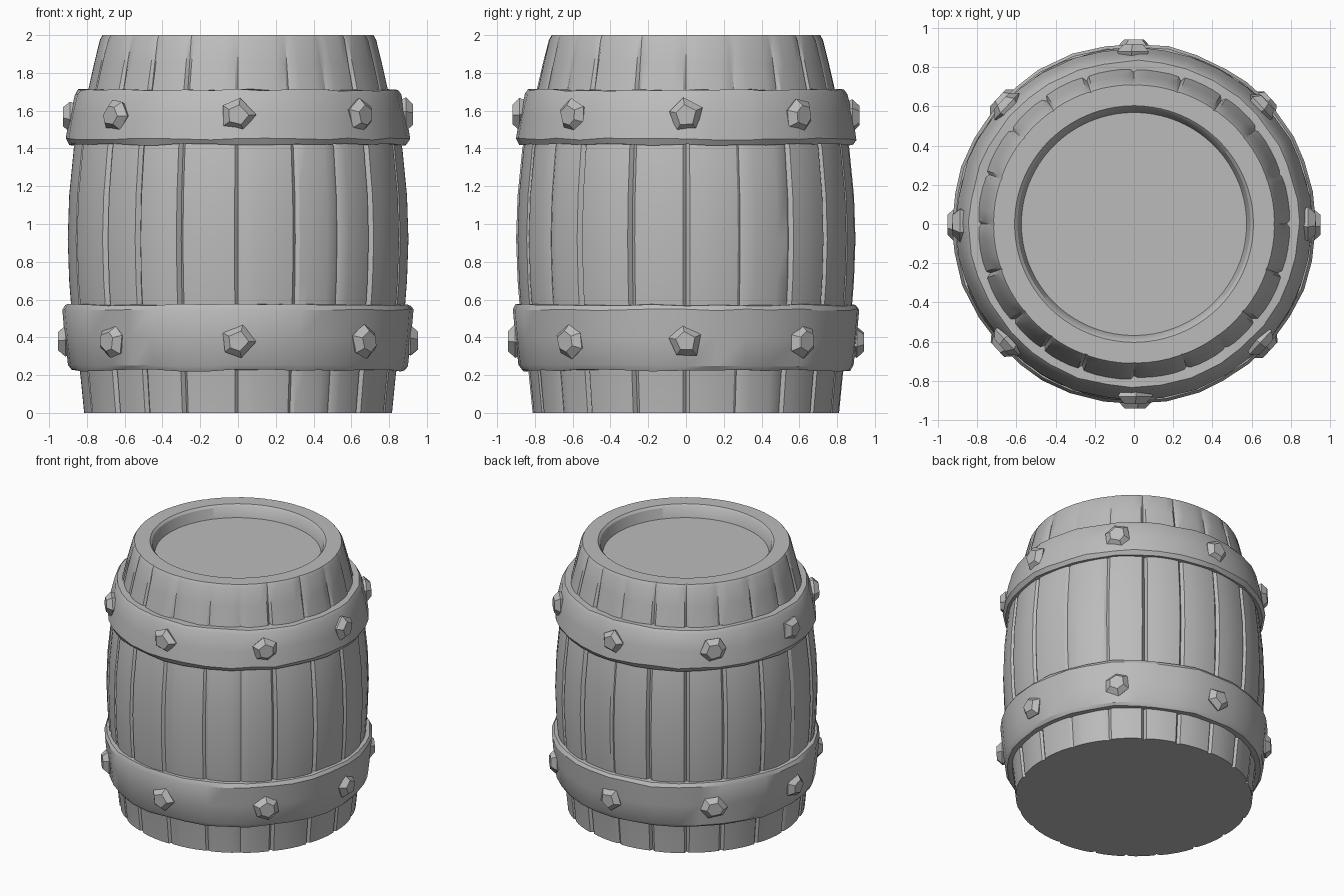
import bpy, bmesh, random
from math import sin, cos, radians, pi
from mathutils import Vector

random.seed(4)
if "Cube" in bpy.data.objects:
    bpy.data.objects.remove(bpy.data.objects["Cube"])

grey = bpy.data.materials.new("plain grey")
grey.use_nodes = True
GREY = (0.5, 0.5, 0.5, 1)
grey.diffuse_color = GREY
grey.node_tree.nodes["Principled BSDF"].inputs["Base Color"].default_value = GREY


def finish(bm, name, angle):
    """Turn a bmesh into a shaded object."""
    bmesh.ops.recalc_face_normals(bm, faces=bm.faces)
    mesh = bpy.data.meshes.new(name)
    bm.to_mesh(mesh)
    bm.free()
    mesh.materials.append(grey)
    ob = bpy.data.objects.new(name, mesh)
    bpy.context.collection.objects.link(ob)
    if angle:
        bpy.ops.object.select_all(action='DESELECT')
        ob.select_set(True)
        bpy.context.view_layer.objects.active = ob
        bpy.ops.object.shade_smooth_by_angle(angle=radians(angle))
    return ob


def bridge(bm, a, b):
    """Join two closed rings of vertices with quads."""
    n = len(a)
    for i in range(n):
        j = (i + 1) % n
        bm.faces.new((a[i], a[j], b[j], b[i]))


def polar(r, deg, z):
    return Vector((r * cos(radians(deg)), 0.99 * r * sin(radians(deg)), z))


# Staves: irregular seams, each a narrow groove between gently bowed boards
half = [-90, -70, -54, -39, -19, 0, 19, 38, 55, 72]
seams = half + [180 - a for a in reversed(half[1:])]
seams.insert(len(half), 90)
columns = []  # angle, groove depth, stave offset
for i, a in enumerate(seams):
    span = (seams[(i + 1) % len(seams)] - a) % 360
    depth = random.uniform(0.012, 0.026)
    lift = random.uniform(-0.005, 0.004)
    columns += [(a, depth, 0), (a + 1.3, 0.002, lift)]
    columns += [(a + span * t, -0.001, lift) for t in (0.28, 0.5, 0.72)]
    columns.append((a + span - 1.1, 0.002, lift))

# Profile of radius, height and groove strength, from the foot to the sunken lid
profile = [(0.82, 0, 1), (0.84, 0.2, 1), (0.88, 0.45, 1), (0.9, 0.7, 1.1),
           (0.908, 0.92, 1.2), (0.9, 1.15, 1.1), (0.875, 1.4, 1),
           (0.805, 1.68, 1), (0.765, 1.85, 0.6), (0.733, 1.975, 0.3),
           (0.718, 2.0, 0.2), (0.61, 2.0, 0), (0.595, 1.985, 0), (0.575, 1.91, 0)]
bm = bmesh.new()
rings = [[bm.verts.new(polar(r - k * (d - lift), a, z)) for a, d, lift in columns]
         for r, z, k in profile]
for low, high in zip(rings, rings[1:]):
    bridge(bm, low, high)
bm.faces.new(rings[0])
bm.faces.new(rings[-1])
finish(bm, "barrel_staves_and_lid", 30)


# Hoops: slightly uneven bands with worn edges
def hoop(name, section, n=36):
    bm = bmesh.new()
    rings = [[] for _ in section]
    for i in range(n):
        a = i * 360 / n + random.uniform(-2, 2)
        wear = random.uniform(-0.004, 0.004)
        for ring, (r, z) in zip(rings, section):
            ring.append(bm.verts.new(polar(
                r + wear, a, z + random.uniform(-0.006, 0.006))))
    for k in range(len(rings)):
        bridge(bm, rings[k], rings[(k + 1) % len(rings)])
    finish(bm, name, 32)


hoop("lower_hoop", [(0.8, 0.23), (0.882, 0.225), (0.9, 0.25), (0.917, 0.4),
                    (0.93, 0.545), (0.915, 0.572), (0.84, 0.575)])
hoop("upper_hoop", [(0.8, 1.425), (0.89, 1.42), (0.908, 1.45), (0.888, 1.57),
                    (0.86, 1.685), (0.842, 1.71), (0.76, 1.71)])


# Rivets: chunky cut studs, eight to a hoop
def rivet(name, deg, r, z, sides):
    out = polar(1, deg, 0).normalized()
    side = Vector((-out.y, out.x, 0))
    up = Vector((0, 0, 1))
    centre = polar(r, deg, z)
    roll = random.uniform(0, pi)
    bm = bmesh.new()
    rings = [[], [], []]
    for i in range(sides):
        t = roll + 2 * pi * i / sides + random.uniform(-0.15, 0.15)
        size = random.uniform(0.92, 1.08)
        for ring, (rad, push) in zip(rings, [(0.07, -0.04), (0.092, 0.004), (0.055, 0.042)]):
            ring.append(bm.verts.new(centre + out * push + size * rad *
                                     (side * cos(t) + up * sin(t))))
    bridge(bm, rings[0], rings[1])
    bridge(bm, rings[1], rings[2])
    bm.faces.new(rings[0])
    bm.faces.new(rings[2])
    finish(bm, name, 0)


for level, r, z in (("lower", 0.91, 0.38), ("upper", 0.885, 1.575)):
    for i in range(8):
        # Diagonal studs sit slightly towards the sides
        deg = i * 45 + (0, -2, 0, 2)[i % 4]
        rivet(f"{level}_rivet_{i + 1}", deg, r, z, 5 + i % 2)
